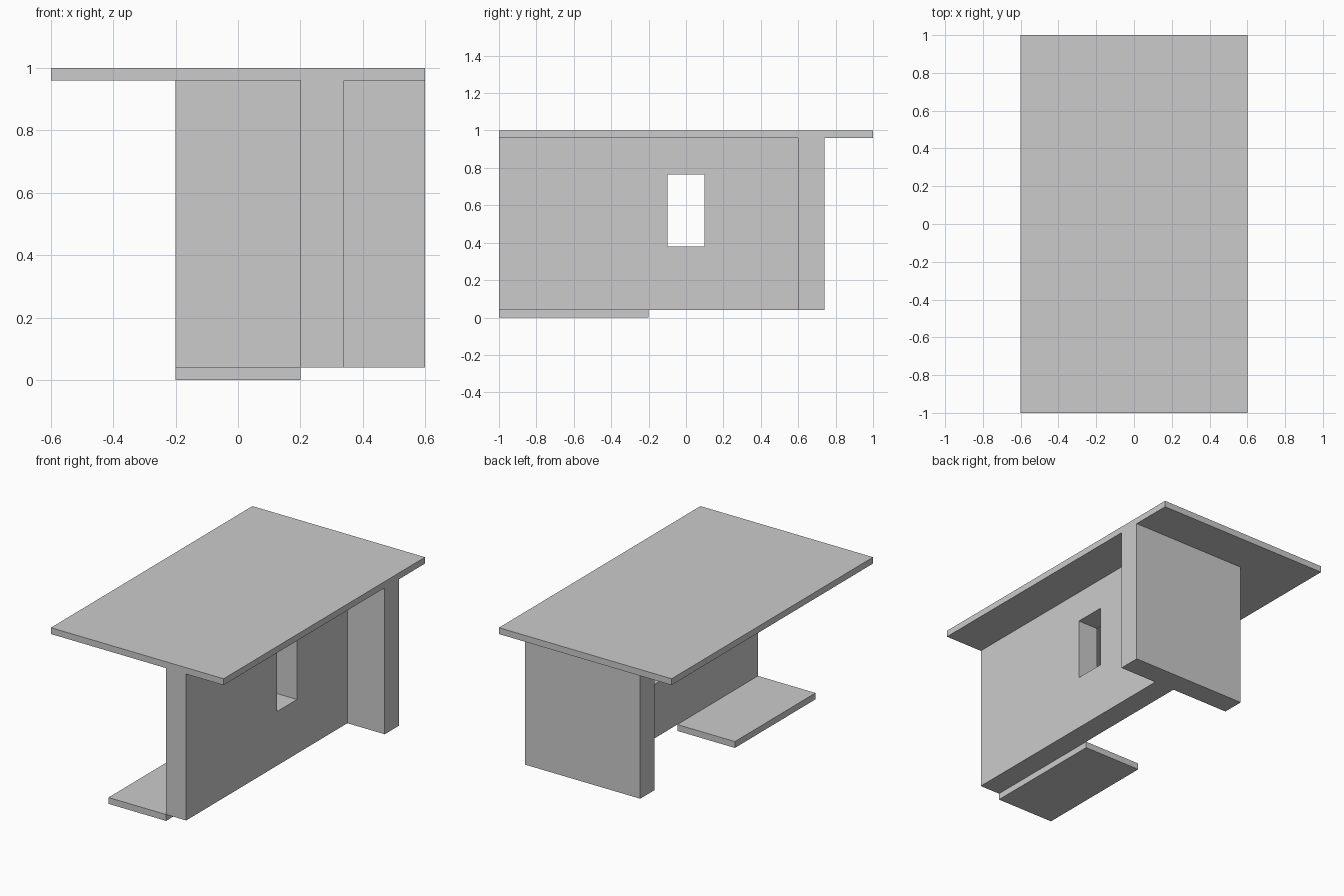
import bpy

if "Cube" in bpy.data.objects:
    bpy.data.objects.remove(bpy.data.objects["Cube"])

# One plain colour for everything
grey = bpy.data.materials.new("light_grey")
grey.diffuse_color = (0.6, 0.6, 0.6, 1)
grey.use_nodes = True
grey.node_tree.nodes["Principled BSDF"].inputs["Base Color"].default_value = grey.diffuse_color


def box(name, x, y, z):
    """Axis-aligned box from (min, max) ranges."""
    xs, ys, zs = x, y, z
    verts = [(a, b, c) for a in xs for b in ys for c in zs]
    faces = [(0, 1, 3, 2), (4, 6, 7, 5), (0, 4, 5, 1),
             (2, 3, 7, 6), (0, 2, 6, 4), (1, 5, 7, 3)]
    mesh = bpy.data.meshes.new(name)
    mesh.from_pydata(verts, [], faces)
    mesh.materials.append(grey)
    obj = bpy.data.objects.new(name, mesh)
    bpy.context.collection.objects.link(obj)
    return obj


SLAB = 0.04          # slab thickness
WALL = 0.14          # wall thickness
wall_z = (SLAB, 1 - SLAB)

# Horizontal slabs
box("roof_slab", (-0.6, 0.6), (-1, 1), (1 - SLAB, 1))
box("floor_slab", (-0.2, 0.2), (-1, -0.2), (0, SLAB))

# Walls meeting in a T
box("back_wall", (-0.2, 0.6), (0.6, 0.6 + WALL), wall_z)
long_wall = box("long_wall", (0.2, 0.2 + WALL), (-1, 0.6), wall_z)

# Window opening through the long wall
cutter = box("window_cutter", (0.1, 0.44), (-0.1, 0.1), (0.38, 0.765))
cutter.hide_render = True
cutter.hide_set(True)
cut = long_wall.modifiers.new("window", "BOOLEAN")
cut.operation = "DIFFERENCE"
cut.solver = "EXACT"
cut.object = cutter
